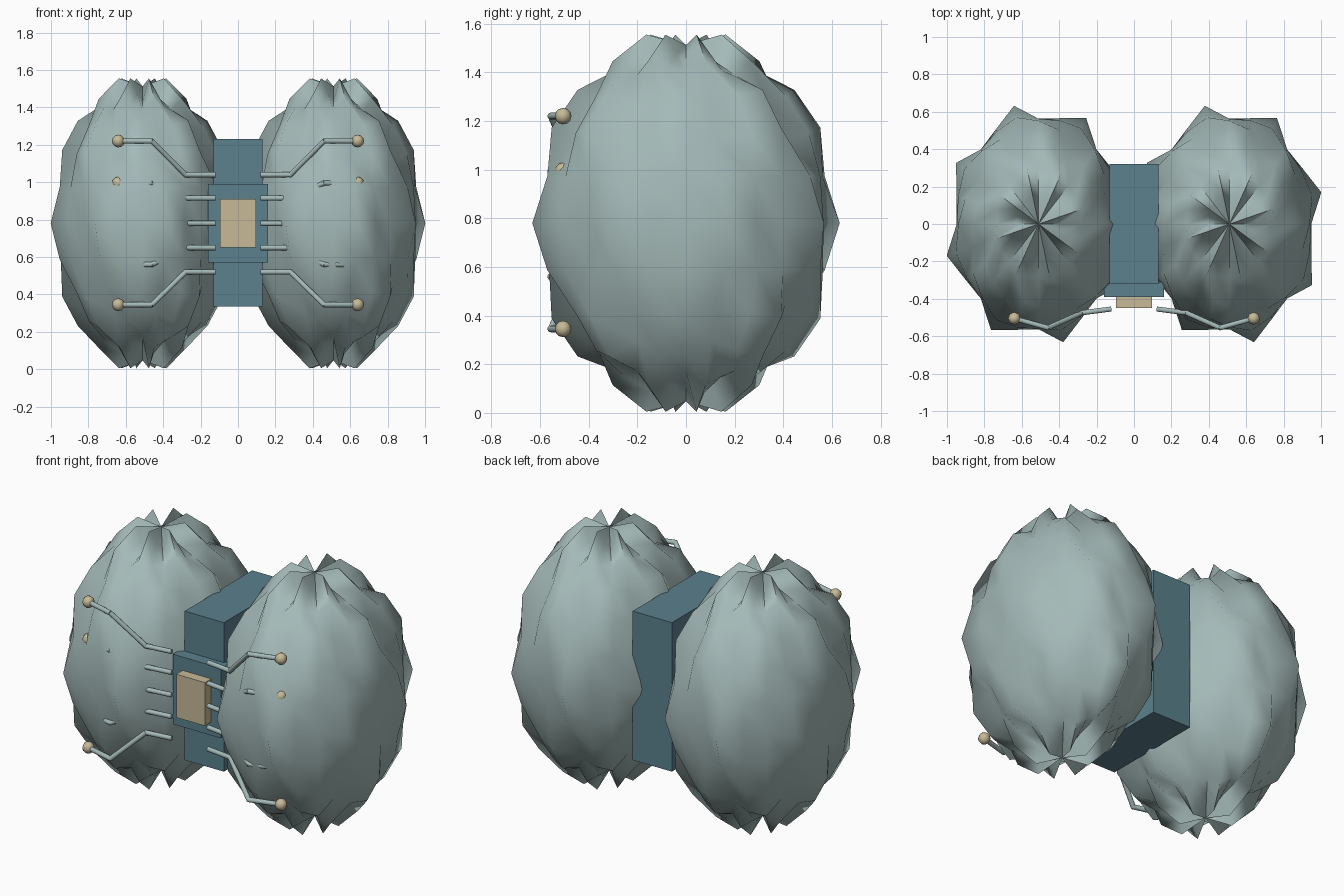
import bpy, bmesh
from math import atan2, cos, radians
from mathutils import Vector

cube = bpy.data.objects.get("Cube")
if cube:
    bpy.data.objects.remove(cube, do_unlink=True)


def material(name, rgb):
    m = bpy.data.materials.new(name)
    m.use_nodes = True
    m.diffuse_color = (*rgb, 1)
    m.node_tree.nodes["Principled BSDF"].inputs["Base Color"].default_value = (*rgb, 1)
    return m


GREY = material("pale grey green", (0.37, 0.49, 0.48))
TEAL = material("slate teal", (0.105, 0.22, 0.27))
TAN = material("sand", (0.57, 0.49, 0.31))


def finish(name, bm, mat, smooth=None):
    mesh = bpy.data.meshes.new(name)
    bmesh.ops.recalc_face_normals(bm, faces=bm.faces)
    bm.to_mesh(mesh)
    bm.free()
    mesh.materials.append(mat)
    obj = bpy.data.objects.new(name, mesh)
    bpy.context.collection.objects.link(obj)
    if smooth:
        bpy.ops.object.select_all(action='DESELECT')
        obj.select_set(True)
        bpy.context.view_layer.objects.active = obj
        bpy.ops.object.shade_smooth_by_angle(angle=radians(smooth))
    return obj


def box(name, low, high, mat):
    bm = bmesh.new()
    bmesh.ops.create_cube(bm, size=1)
    low, high = Vector(low), Vector(high)
    for v in bm.verts:
        v.co = (low + high) / 2 + v.co * (high - low)
    return finish(name, bm, mat)


def lobe(name, x):
    # Coarse ellipsoid covered in a staggered pattern of mounds
    bm = bmesh.new()
    bmesh.ops.create_uvsphere(bm, u_segments=24, v_segments=12, radius=1)
    for v in bm.verts:
        n = v.co.normalized()
        around = atan2(n.y, n.x)
        height = radians(90) - n.angle(Vector((0, 0, 1)))
        r = 0.945 + 0.1 * cos(8 * around - radians(141)) * cos(5 * height)
        v.co = Vector((x + 0.49 * n.x * r, 0.63 * n.y * r, 0.78 + 0.775 * n.z * r))
    return finish(name, bm, GREY, 80)


def rod(name, points):
    # Chain of thin round tubes
    bm = bmesh.new()
    for a, b in zip(points, points[1:]):
        d = b - a
        new = bmesh.ops.create_cone(bm, cap_ends=True, segments=10, radius1=0.014,
                                    radius2=0.014, depth=d.length + 0.008)["verts"]
        turn = d.to_track_quat('Z', 'Y')
        for v in new:
            v.co = turn @ v.co + (a + b) / 2
    return finish(name, bm, GREY, 50)


def ball(name, center):
    bm = bmesh.new()
    bmesh.ops.create_uvsphere(bm, u_segments=8, v_segments=6, radius=0.034)
    bmesh.ops.translate(bm, verts=bm.verts, vec=center)
    return finish(name, bm, TAN, 60)


# Central housing, front plate and panel
box("central_block", (-0.13, -0.32, 0.335), (0.13, 0.32, 1.23), TEAL)
box("front_plate", (-0.16, -0.39, 0.57), (0.16, -0.31, 0.99), TEAL)
box("front_panel", (-0.095, -0.45, 0.65), (0.095, -0.385, 0.91), TAN)

# Lobes and the rods spreading over them
for side, s in (("left", 1), ("right", -1)):
    lobe(side + "_lobe", s * 0.51)
    rod(side + "_middle_rod", [Vector((s * 0.125, -0.455, 0.78)), Vector((s * 0.28, -0.475, 0.78))])
    rows = ((1.04, 1.22), (0.915, 0.995), (0.65, 0.56), (0.52, 0.345))
    for i, (z0, z1) in enumerate(rows, 1):
        path = [Vector((s * 0.125, -0.455, z0)), Vector((s * 0.28, -0.475, z0)),
                Vector((s * 0.46, -0.555, z1)), Vector((s * 0.64, -0.505, z1))]
        rod(f"{side}_rod_{i}", path)
        ball(f"{side}_rod_tip_{i}", path[-1])
